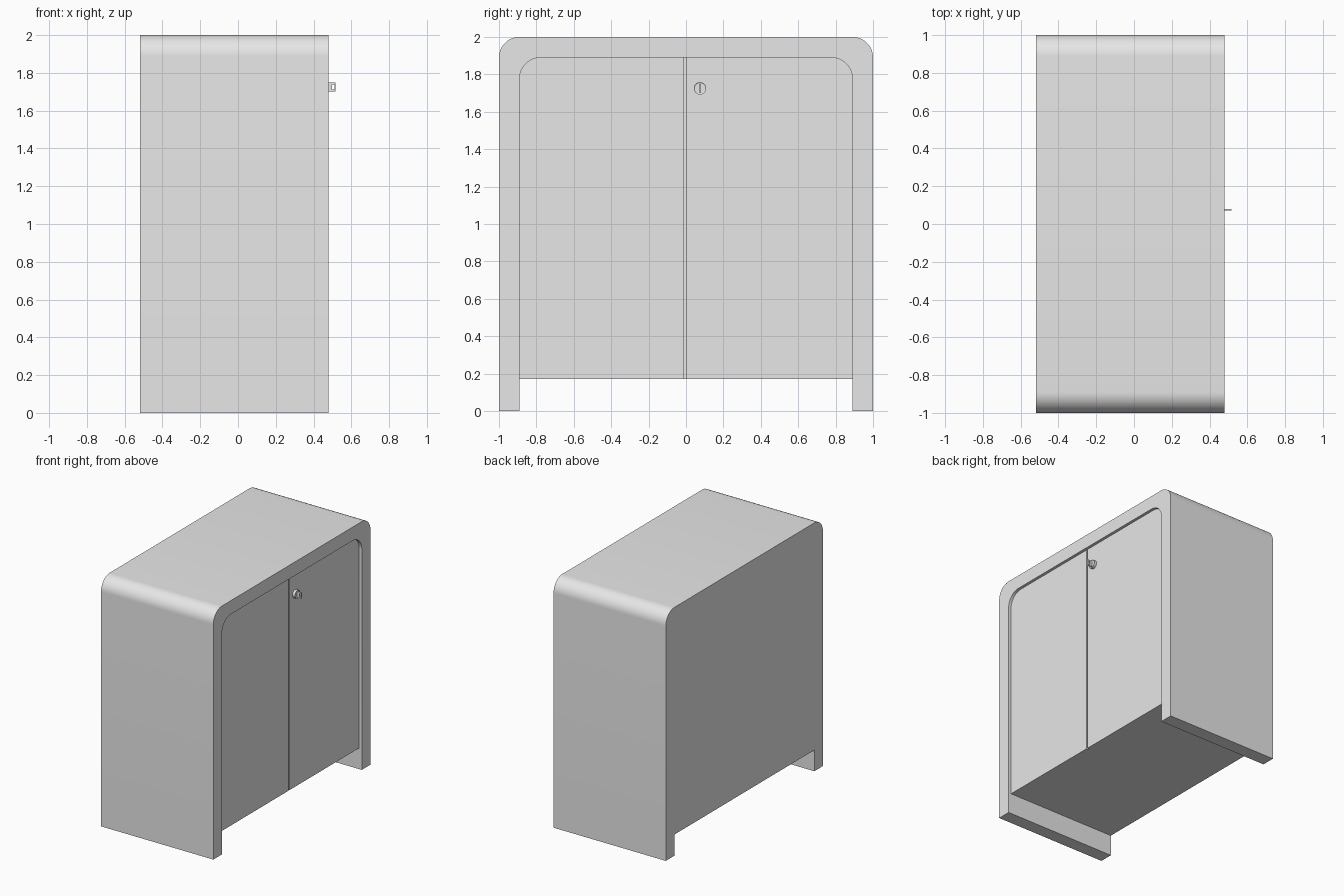
import bpy, bmesh, math
from mathutils import Matrix

cube = bpy.data.objects.get("Cube")
if cube:
    bpy.data.objects.remove(cube, do_unlink=True)

grey = bpy.data.materials.new("light_grey")
grey.use_nodes = True
grey.diffuse_color = (0.8, 0.8, 0.8, 1)
grey.node_tree.nodes["Principled BSDF"].inputs["Base Color"].default_value = (0.8, 0.8, 0.8, 1)

BACK, FRONT = -0.52, 0.48
DOOR_BACK, DOOR_FACE = 0.435, 0.457
FLOOR, INNER, INNER_TOP = 0.17, 0.89, 1.89


def finish(name, bm):
    bmesh.ops.recalc_face_normals(bm, faces=bm.faces[:])
    mesh = bpy.data.meshes.new(name)
    bm.to_mesh(mesh)
    bm.free()
    mesh.materials.append(grey)
    obj = bpy.data.objects.new(name, mesh)
    bpy.context.collection.objects.link(obj)
    return obj


def activate(obj):
    bpy.ops.object.select_all(action='DESELECT')
    obj.select_set(True)
    bpy.context.view_layer.objects.active = obj


def smooth(obj):
    activate(obj)
    bpy.ops.object.shade_smooth_by_angle(angle=math.radians(30))


def prism(name, outline, x0, x1):
    """Extrude a (y, z) outline along x."""
    bm = bmesh.new()
    face = bm.faces.new([bm.verts.new((x0, y, z)) for y, z in outline])
    new = bmesh.ops.extrude_face_region(bm, geom=[face])["geom"]
    bmesh.ops.translate(bm, vec=(x1 - x0, 0, 0),
                        verts=[v for v in new if isinstance(v, bmesh.types.BMVert)])
    return finish(name, bm)


def corner(half, top, r, steps=12):
    """Rounded upper corner on the +y side, from the side up to the top."""
    return [(half - r + r * math.cos(a), top - r + r * math.sin(a))
            for a in (math.pi / 2 * i / steps for i in range(steps + 1))]


def mirrored(points):
    return [(-y, z) for y, z in reversed(points)]


def arch(half, top, r, bottom):
    side = [(half, bottom)] + corner(half, top, r)
    return side + mirrored(side)


# Cabinet body with side legs and a raised floor
body = prism("cabinet_body",
             arch(1, 2, 0.11, 0) + [(-INNER, 0), (-INNER, FLOOR), (INNER, FLOOR), (INNER, 0)],
             BACK, FRONT)

# Arched recess for the doors
cutter = prism("recess_cutter", arch(INNER, INNER_TOP, 0.115, 0.1), DOOR_BACK, FRONT + 0.1)
cutter.hide_render = True
mod = body.modifiers.new("recess", 'BOOLEAN')
mod.operation = 'DIFFERENCE'
mod.solver = 'EXACT'
mod.object = cutter
activate(body)
bpy.ops.object.modifier_apply(modifier=mod.name)
bpy.data.objects.remove(cutter, do_unlink=True)
smooth(body)

# Pair of doors with a narrow gap between them
edge = [(INNER, FLOOR)] + corner(INNER, INNER_TOP, 0.115)
right_edge, left_edge = 0.004, -0.01
smooth(prism("door_with_lock", edge + [(right_edge, INNER_TOP), (right_edge, FLOOR)],
             DOOR_BACK, DOOR_FACE))
smooth(prism("plain_door", mirrored(edge) + [(left_edge, FLOOR), (left_edge, INNER_TOP)],
             DOOR_BACK, DOOR_FACE))

# Lock barrel: a short turned cylinder with a raised rim
LOCK_Y, LOCK_Z = 0.075, 1.725
bm = bmesh.new()
bmesh.ops.create_cone(bm, cap_ends=True, segments=32, radius1=0.033, radius2=0.033, depth=0.022,
                      matrix=Matrix.Translation((DOOR_FACE + 0.011, LOCK_Y, LOCK_Z))
                      @ Matrix.Rotation(math.pi / 2, 4, 'Y'))
bm.normal_update()
cap = [f for f in bm.faces if f.normal.x > 0.9]
bmesh.ops.inset_region(bm, faces=cap, thickness=0.006)
bmesh.ops.translate(bm, vec=(-0.004, 0, 0), verts=cap[0].verts[:])
smooth(finish("lock_barrel", bm))

# Flat key standing upright in the lock, with a hole in its bow
t = 0.004
bm = bmesh.new()
outer = [(0.472, -0.024), (0.517, -0.024), (0.517, 0.024), (0.472, 0.024)]
inner = [(0.498, -0.013), (0.510, -0.013), (0.510, 0.013), (0.498, 0.013)]
o, n = [[bm.verts.new((x, LOCK_Y - t, LOCK_Z + z)) for x, z in loop] for loop in (outer, inner)]
for i in range(4):
    j = (i + 1) % 4
    bm.faces.new((o[i], o[j], n[j], n[i]))
new = bmesh.ops.extrude_face_region(bm, geom=bm.faces[:])["geom"]
bmesh.ops.translate(bm, vec=(0, 2 * t, 0),
                    verts=[v for v in new if isinstance(v, bmesh.types.BMVert)])
finish("key", bm)
